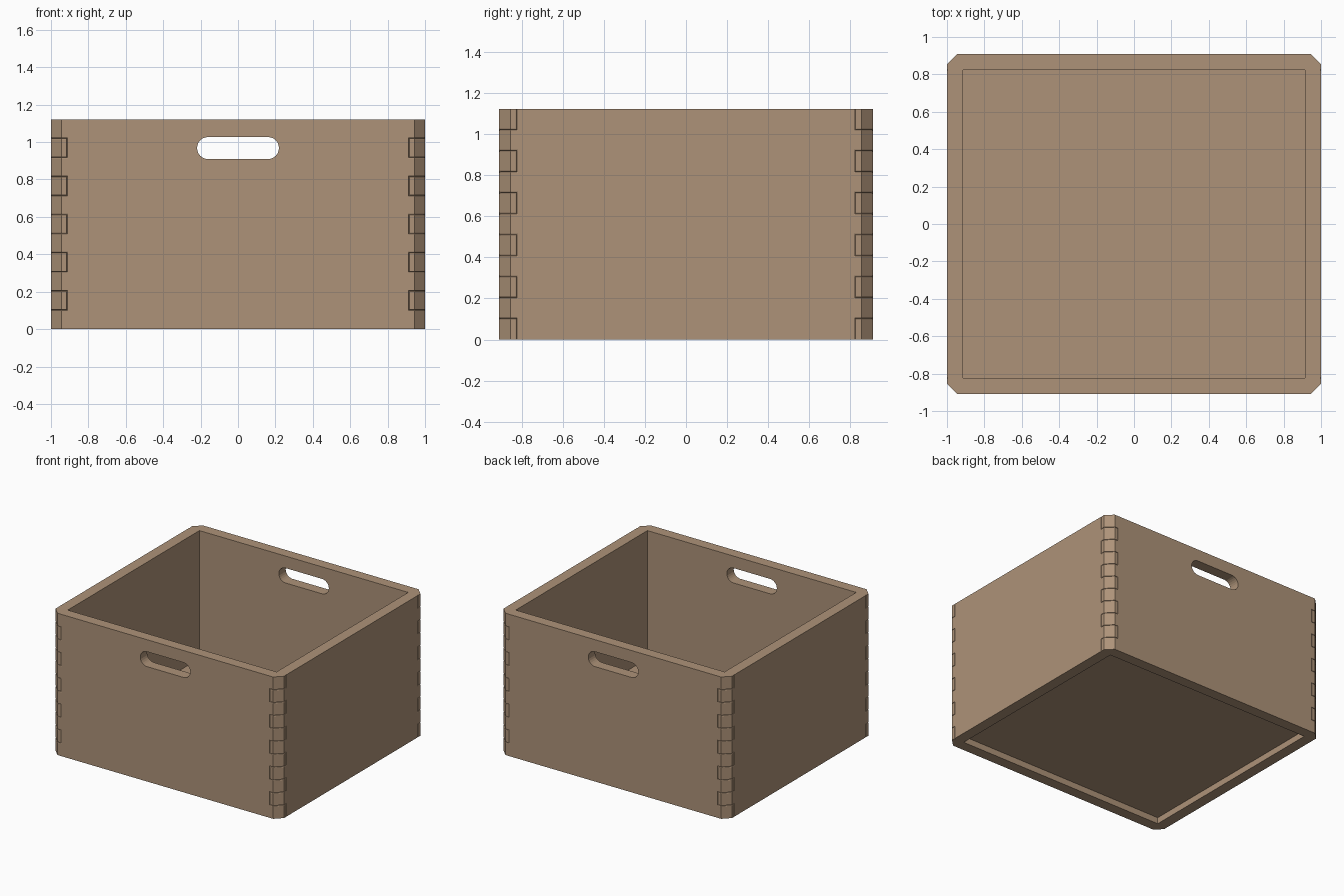
import bpy, bmesh, math
from mathutils import Vector, Matrix

if "Cube" in bpy.data.objects:
    bpy.data.objects.remove(bpy.data.objects["Cube"])

HX, HY, H = 1.0, 0.909, 1.122    # half width, half depth, height
T, C = 0.086, 0.056              # wall thickness, corner chamfer
N = 11                           # finger rows per corner
STEP = H / N

wood = bpy.data.materials.new("brown wood")
wood.diffuse_color = (0.42, 0.29, 0.19, 1)
wood.use_nodes = True
wood.node_tree.nodes["Principled BSDF"].inputs["Base Color"].default_value = wood.diffuse_color


def finish(bm, name):
    bmesh.ops.recalc_face_normals(bm, faces=bm.faces[:])
    me = bpy.data.meshes.new(name)
    bm.to_mesh(me)
    bm.free()
    me.materials.append(wood)
    ob = bpy.data.objects.new(name, me)
    bpy.context.collection.objects.link(ob)
    return ob


def prism(bm, outline, y0, y1):
    """Extrude an x-z outline from y0 to y1."""
    face = bm.faces.new([bm.verts.new((x, y0, z)) for x, z in outline])
    ext = bmesh.ops.extrude_face_region(bm, geom=[face])
    vs = [g for g in ext["geom"] if isinstance(g, bmesh.types.BMVert)]
    bmesh.ops.translate(bm, verts=vs, vec=(0, y1 - y0, 0))
    bmesh.ops.recalc_face_normals(bm, faces=bm.faces[:])


def panel(name, half, out, parity, turns):
    """Finger-jointed wall, modelled facing -y and then turned in place."""
    right = []
    for i in range(N):
        x = half if i % 2 == parity else half - T
        right += [(x, i * STEP), (x, (i + 1) * STEP)]
    bm = bmesh.new()
    prism(bm, right + [(-x, z) for x, z in reversed(right)], -out, -out + T)
    # chamfer the outer corners
    for s in (-1, 1):
        cut = bmesh.ops.bisect_plane(
            bm, geom=bm.verts[:] + bm.edges[:] + bm.faces[:],
            plane_co=(s * (half - C), -out, 0), plane_no=(s, -1, 0),
            clear_outer=True)
        edges = [g for g in cut["geom_cut"] if isinstance(g, bmesh.types.BMEdge)]
        bmesh.ops.holes_fill(bm, edges=edges, sides=0)
    bmesh.ops.recalc_face_normals(bm, faces=bm.faces[:])
    bm.normal_update()

    # ease the visible finger edges
    def shown(f):
        n = f.normal
        return (n.y < -0.5 or
                all(abs(v.co.x) > half - 0.001 for v in f.verts))

    def eased(e):
        a, b = (v.co for v in e.verts)
        level = abs(a.z - b.z) < 1e-4 and (a.z < 0.001 or a.z > H - 0.001)
        return (not level and min(abs(a.x), abs(b.x)) > half - T - 0.001
                and len(e.link_faces) == 2 and e.calc_face_angle() > 1.0
                and any(shown(f) for f in e.link_faces))

    bmesh.ops.bevel(bm, geom=[e for e in bm.edges if eased(e)], offset=0.006,
                    segments=2, profile=0.5, affect='EDGES', clamp_overlap=True)
    bm.transform(Matrix.Rotation(turns * math.pi / 2, 4, 'Z'))
    return finish(bm, name)


# walls
front = panel("front_wall", HX, HY, 0, 0)
panel("right_wall", HY, HX, 1, 1)
back = panel("back_wall", HX, HY, 0, 2)
panel("left_wall", HY, HX, 1, 3)

# hand holes through front and back
R, ZC, HALF = 0.059, 0.968, 0.219
slot = []
for s in (1, -1):
    for i in range(13):
        a = math.radians(-90 + 15 * i)
        slot.append((s * (HALF - R + R * math.cos(a)), ZC + s * R * math.sin(a)))
bm = bmesh.new()
prism(bm, slot, -1.2, 1.2)
cutter = finish(bm, "hand_hole_cutter")
cutter.hide_render = True
for ob in (front, back):
    mod = ob.modifiers.new("hand_hole", 'BOOLEAN')
    mod.operation, mod.solver, mod.object = 'DIFFERENCE', 'EXACT', cutter
    bpy.context.view_layer.objects.active = ob
    bpy.ops.object.modifier_apply(modifier=mod.name)
bpy.data.objects.remove(cutter)

# recessed floor, let slightly into the walls
bm = bmesh.new()
w, d = HX - T + 0.02, HY - T + 0.02
prism(bm, [(-w, 0.05), (w, 0.05), (w, 0.11), (-w, 0.11)], -d, d)
finish(bm, "floor_panel")
